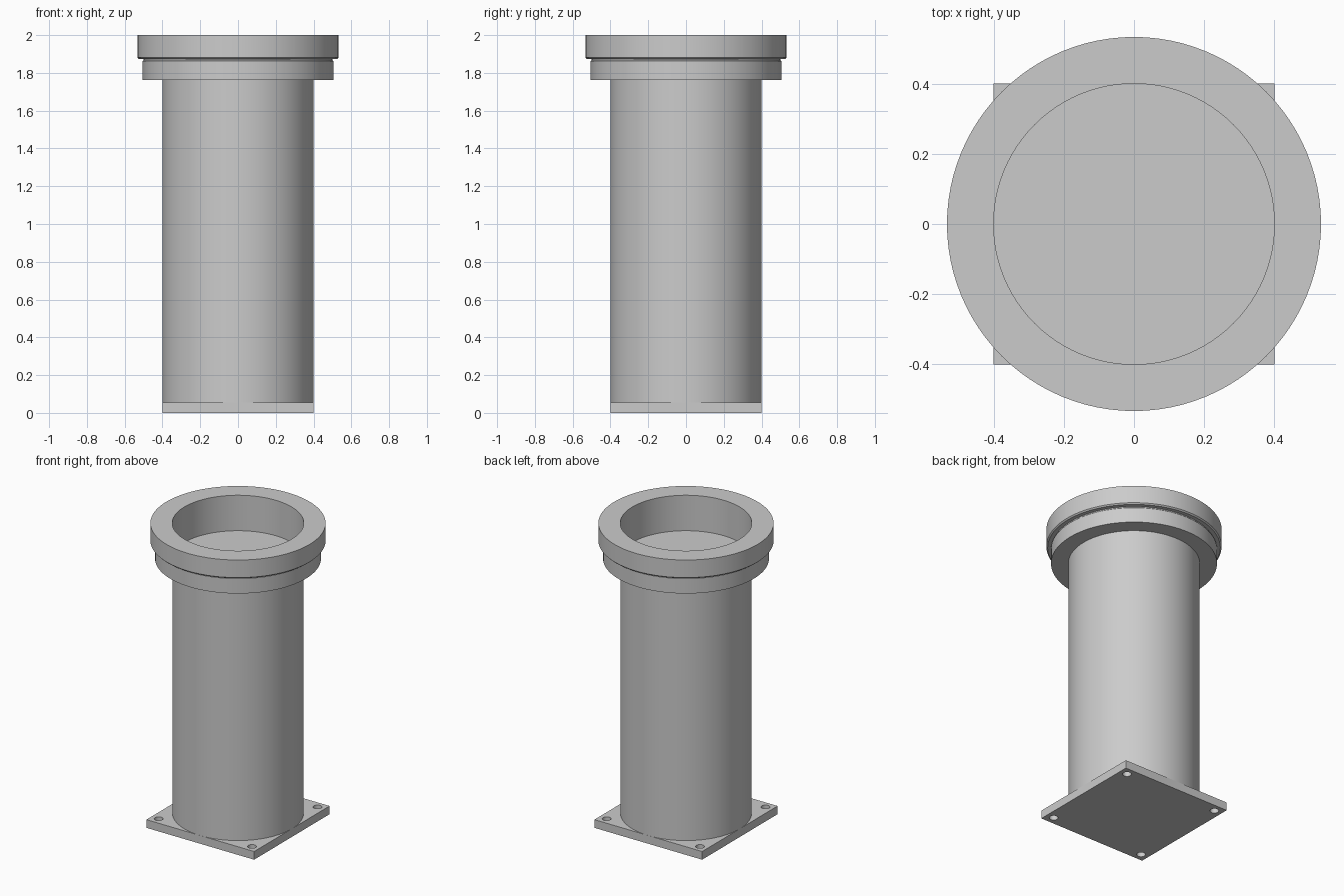
import bpy
import bmesh
import math
from mathutils import Matrix

cube = bpy.data.objects.get("Cube")
if cube:
    bpy.data.objects.remove(cube, do_unlink=True)

SEGMENTS = 96
PLATE = 0.8
PLATE_TOP = 0.055
TUBE_R = 0.4
SEAT = 1.762   # height of the closed tube top inside the collar

grey = bpy.data.materials.new("mid grey")
grey.use_nodes = True
colour = (0.6, 0.6, 0.6, 1)
grey.diffuse_color = colour
grey.node_tree.nodes["Principled BSDF"].inputs["Base Color"].default_value = colour


def add_object(name, bm, smooth=True):
    mesh = bpy.data.meshes.new(name)
    bmesh.ops.recalc_face_normals(bm, faces=bm.faces)
    bm.to_mesh(mesh)
    bm.free()
    mesh.materials.append(grey)
    obj = bpy.data.objects.new(name, mesh)
    bpy.context.collection.objects.link(obj)
    if smooth:
        bpy.ops.object.select_all(action="DESELECT")
        obj.select_set(True)
        bpy.context.view_layer.objects.active = obj
        bpy.ops.object.shade_smooth_by_angle(angle=math.radians(30))
    return obj


def cylinder(bm, radius, bottom, top, x=0, y=0, segments=SEGMENTS):
    bmesh.ops.create_cone(
        bm, cap_ends=True, segments=segments, radius1=radius, radius2=radius,
        depth=top - bottom, matrix=Matrix.Translation((x, y, (top + bottom) / 2)))


def lathe(name, profile):
    """Spin a closed (radius, height) outline around the z axis."""
    bm = bmesh.new()
    verts = [bm.verts.new((r, 0, z)) for r, z in profile]
    edges = [bm.edges.new((v, verts[i - 1])) for i, v in enumerate(verts)]
    bmesh.ops.spin(bm, geom=verts + edges, axis=(0, 0, 1), cent=(0, 0, 0),
                   angle=math.tau, steps=SEGMENTS)
    bmesh.ops.remove_doubles(bm, verts=bm.verts, dist=0.0001)
    return add_object(name, bm)


# Square base plate with a bolt hole through each corner
bm = bmesh.new()
bmesh.ops.create_cube(bm, size=1, matrix=Matrix.Translation((0, 0, PLATE_TOP / 2))
                      @ Matrix.Diagonal((PLATE, PLATE, PLATE_TOP, 1)))
plate = add_object("base_plate", bm, smooth=False)

bm = bmesh.new()
for sx in (-1, 1):
    for sy in (-1, 1):
        cylinder(bm, 0.027, -0.1, 0.2, sx * 0.347, sy * 0.347, 32)
cutter = add_object("bolt_hole_cutter", bm, smooth=False)
cutter.hide_render = True

cut = plate.modifiers.new("bolt_holes", "BOOLEAN")
cut.operation = "DIFFERENCE"
cut.solver = "EXACT"
cut.object = cutter
bpy.context.view_layer.objects.active = plate
bpy.ops.object.modifier_apply(modifier=cut.name)
bpy.data.objects.remove(cutter, do_unlink=True)
bpy.ops.object.select_all(action="DESELECT")
plate.select_set(True)
bpy.ops.object.shade_smooth_by_angle(angle=math.radians(30))

# Upright closed tube
bm = bmesh.new()
cylinder(bm, TUBE_R, PLATE_TOP, SEAT)
add_object("column", bm)

# Open stepped collar with a shallow groove beneath the wide rim
lathe("collar", [
    (TUBE_R, SEAT), (0.505, SEAT), (0.505, 1.862), (0.499, 1.868),
    (0.499, 1.874), (0.525, 1.874), (0.533, 1.882), (0.533, 2.0), (TUBE_R, 2.0)])
